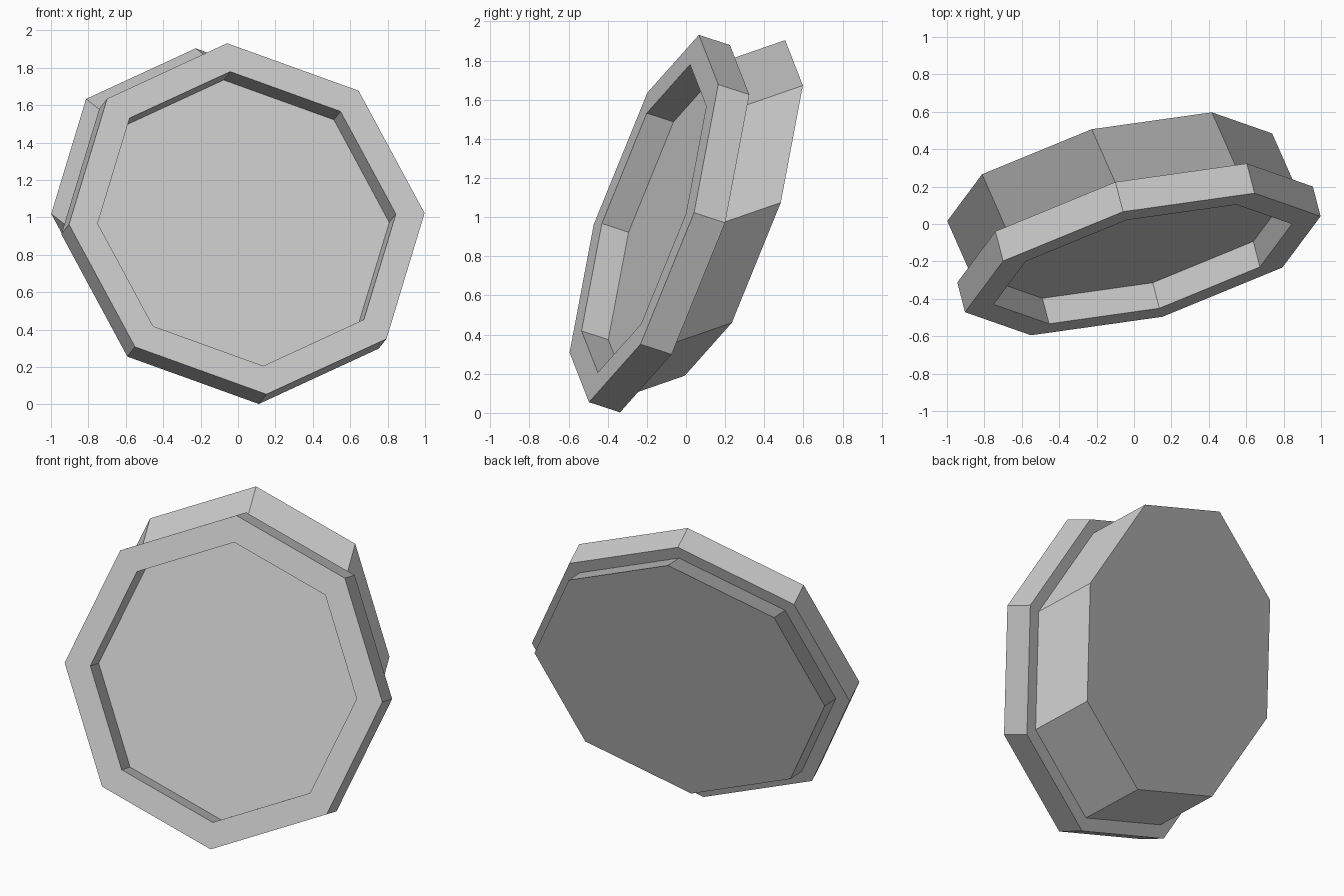
import bpy, bmesh, math
from mathutils import Vector

if "Cube" in bpy.data.objects:
    bpy.data.objects.remove(bpy.data.objects["Cube"])

SIDES = 8
# tilted frame of the dish: up and side lie in the rim plane, back is its normal
up = Vector((-0.107, 0.285, 0.952)).normalized()
side = Vector((0.965, 0.260, 0.030))
side = (side - up * side.dot(up)).normalized()
back = up.cross(side)
centre = Vector((0.047, -0.215, 0.993))
drum_end = Vector((-0.13, 0.25, 1.047))


def ring(bm, c, r):
    return [bm.verts.new(c + r * (math.cos(a) * up + math.sin(a) * side))
            for a in (2 * math.pi * i / SIDES for i in range(SIDES))]


def loft(name, sections):
    """Skin a chain of octagons and cap both ends."""
    bm = bmesh.new()
    rings = [ring(bm, c, r) for c, r in sections]
    for a, b in zip(rings, rings[1:]):
        for i in range(SIDES):
            j = (i + 1) % SIDES
            bm.faces.new((a[i], a[j], b[j], b[i]))
    bm.faces.new(rings[0])
    bm.faces.new(rings[-1])
    bmesh.ops.recalc_face_normals(bm, faces=bm.faces)
    me = bpy.data.meshes.new(name)
    bm.to_mesh(me)
    bm.free()
    ob = bpy.data.objects.new(name, me)
    bpy.context.collection.objects.link(ob)
    return ob


# recessed floor, raised rim, rear step, then the slanted drum behind
floor = centre + back * 0.148
rear = centre + back * 0.172
loft("octagonal_dish", [
    (floor, 0.826),
    (centre, 0.826),
    (centre, 0.985),
    (rear, 0.985),
    (rear, 0.90),
    (drum_end, 0.90),
])
